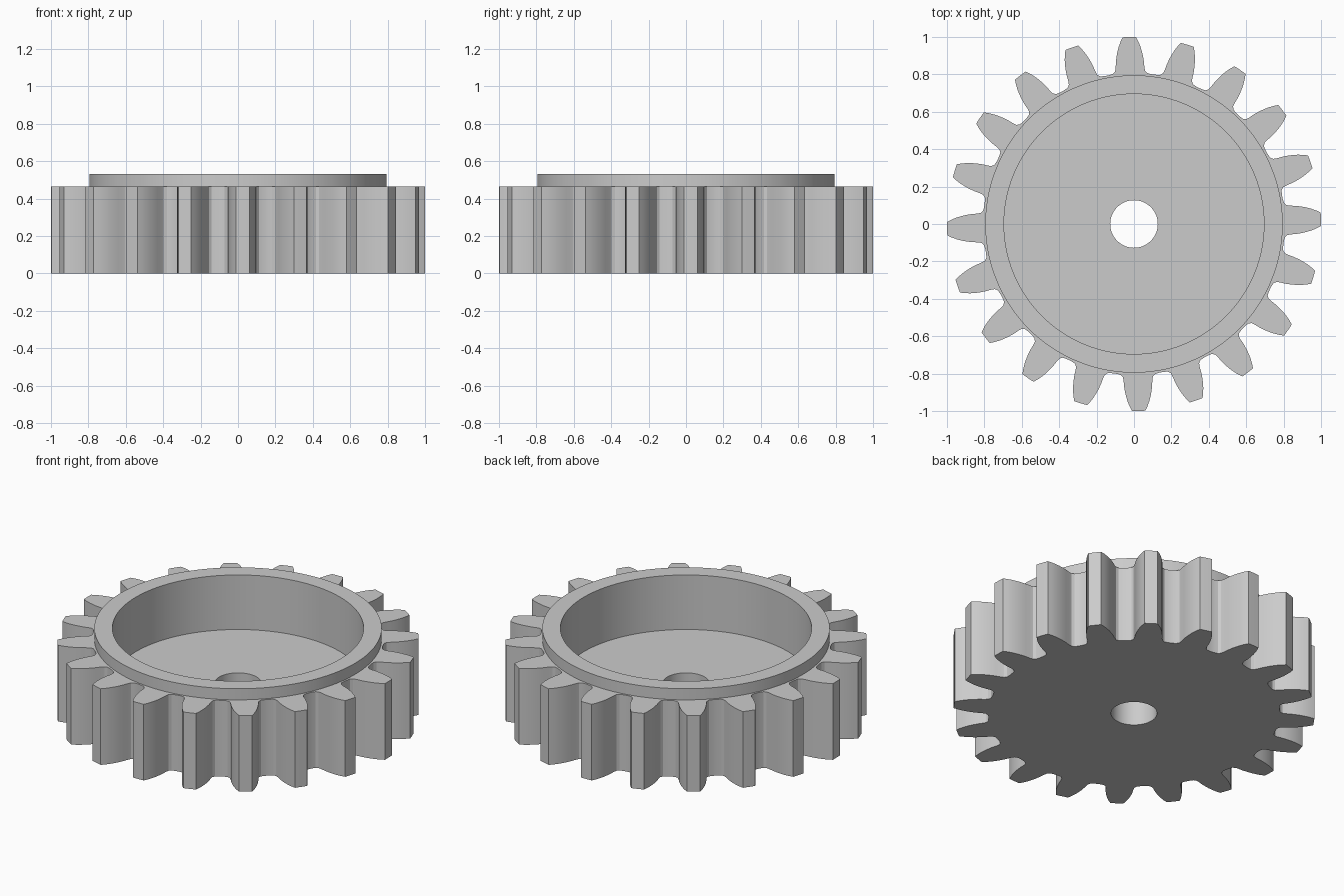
import bpy
import bmesh
from math import cos, sin, radians

cube = bpy.data.objects.get("Cube")
if cube:
    bpy.data.objects.remove(cube, do_unlink=True)

TEETH = 20
PITCH = 360 / TEETH
TILT = 1.45             # rotation of the first tooth, degrees
GEAR_TOP, COLLAR_TOP, FLOOR = 0.465, 0.533, 0.2
COLLAR_R, RECESS_R, BORE_R = 0.795, 0.695, 0.127

# Half a tooth, from tip centre to valley centre: (angle in degrees, radius)
HALF_TOOTH = [(0, 1.0), (2.06, 1.0), (2.85, 0.975), (3.5, 0.95), (4.05, 0.925),
              (4.5, 0.9), (4.95, 0.87), (5.25, 0.84), (5.6, 0.822), (6.5, 0.81),
              (7.7, 0.807)]
tooth = [(-a, r) for a, r in reversed(HALF_TOOTH[1:])] + HALF_TOOTH + [(PITCH / 2, 0.806)]
outline = [(radians(TILT + i * PITCH + a), r) for i in range(TEETH) for a, r in tooth]


def add_loop(bm, z, radius=None):
    """A ring of vertices: the toothed outline, or a circle at the same angles."""
    return [bm.verts.new(((radius or r) * cos(a), (radius or r) * sin(a), z))
            for a, r in outline]


def bridge(bm, lower, upper):
    n = len(lower)
    for i in range(n):
        j = (i + 1) % n
        bm.faces.new((lower[i], lower[j], upper[j], upper[i]))


# Closed section: toothed wall, shoulder, collar, recess, floor, bore, underside
bm = bmesh.new()
loops = [add_loop(bm, 0), add_loop(bm, GEAR_TOP),
         add_loop(bm, GEAR_TOP, COLLAR_R), add_loop(bm, COLLAR_TOP, COLLAR_R),
         add_loop(bm, COLLAR_TOP, RECESS_R), add_loop(bm, FLOOR, RECESS_R),
         add_loop(bm, FLOOR, BORE_R), add_loop(bm, 0, BORE_R)]
for lower, upper in zip(loops, loops[1:] + loops[:1]):
    bridge(bm, lower, upper)
bmesh.ops.recalc_face_normals(bm, faces=bm.faces)

mesh = bpy.data.meshes.new("spur_gear")
bm.to_mesh(mesh)
bm.free()
gear = bpy.data.objects.new("spur_gear", mesh)
bpy.context.collection.objects.link(gear)

# Plain grey finish
grey = bpy.data.materials.new("plain_grey")
grey.use_nodes = True
colour = (0.6, 0.6, 0.6, 1)
grey.diffuse_color = colour
grey.node_tree.nodes["Principled BSDF"].inputs["Base Color"].default_value = colour
mesh.materials.append(grey)

# Smooth walls with crisp edges
bpy.ops.object.select_all(action='DESELECT')
gear.select_set(True)
bpy.context.view_layer.objects.active = gear
bpy.ops.object.shade_smooth_by_angle(angle=radians(30))
